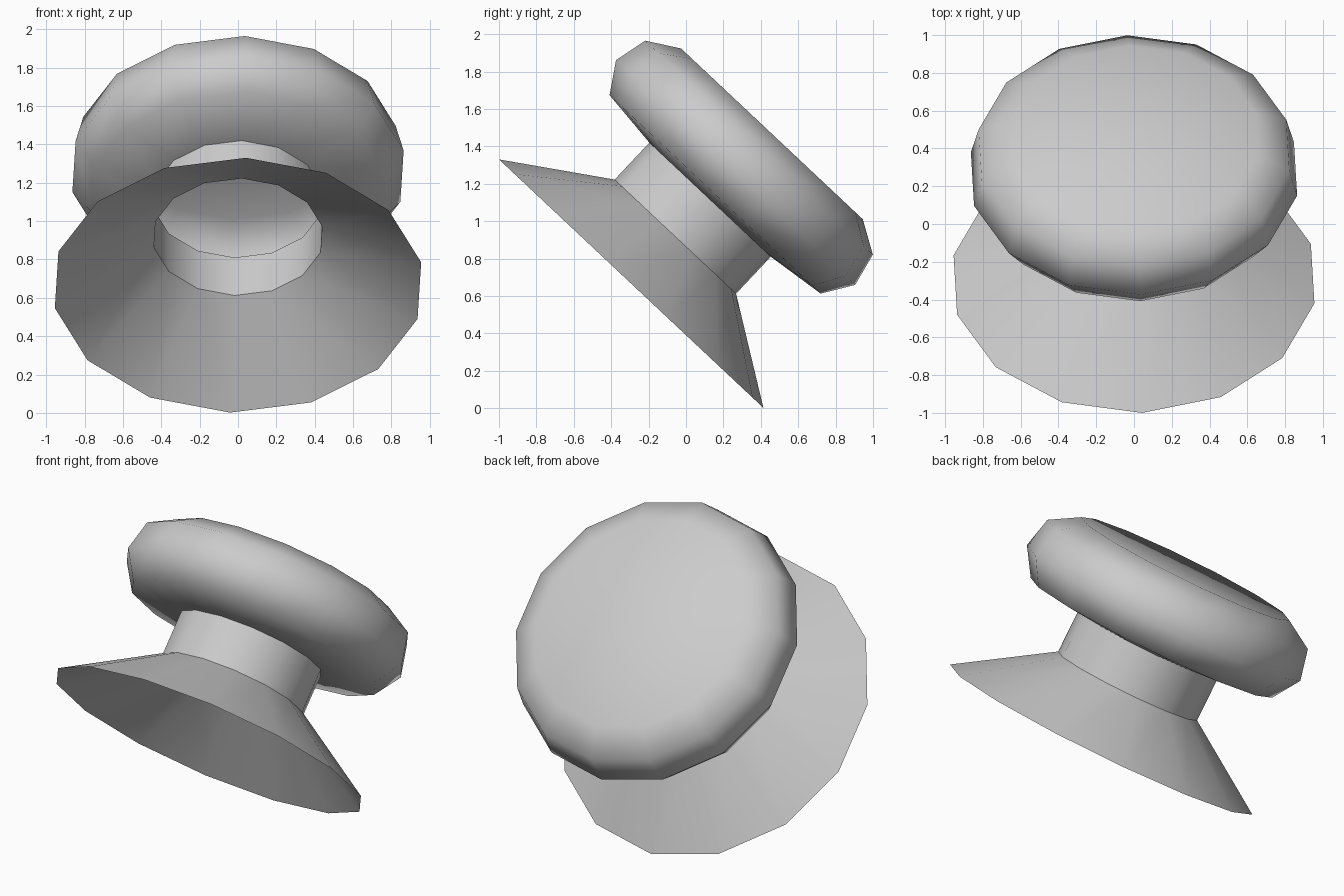
import bpy, bmesh, math
from mathutils import Vector

if "Cube" in bpy.data.objects:
    bpy.data.objects.remove(bpy.data.objects["Cube"])

SIDES = 14
START = math.radians(2.5)              # small twist of the first corner

# Tilted frame: the turning axis leans towards the back
axis = Vector((0, 0.685, 0.729)).normalized()
side = Vector((1, 0, 0))
up = side.cross(axis)                  # radial direction pointing up and forward
base = Vector((0, -0.293, 0.666))

grey = bpy.data.materials.new("light_grey")
grey.diffuse_color = (0.6, 0.6, 0.6, 1)
grey.use_nodes = True
grey.node_tree.nodes["Principled BSDF"].inputs["Base Color"].default_value = grey.diffuse_color


def lathe(name, profile, cap=False):
    """Turn a (radius, distance along axis) profile round the tilted axis."""
    bm = bmesh.new()
    rings = []
    for r, d in profile:
        ring = []
        for k in range(SIDES):
            a = START + math.tau * k / SIDES
            ring.append(bm.verts.new(base + axis * d
                                     + (side * math.sin(a) + up * math.cos(a)) * r))
        rings.append(ring)
    for lo, hi in zip(rings, rings[1:]):
        for k in range(SIDES):
            n = (k + 1) % SIDES
            bm.faces.new((lo[k], lo[n], hi[n], hi[k]))
    if cap:
        centre = bm.verts.new(base + axis * profile[-1][1])
        for k in range(SIDES):
            bm.faces.new((rings[-1][k], rings[-1][(k + 1) % SIDES], centre))
    # make the normals point outwards, judged on the first band
    bm.faces.ensure_lookup_table()
    bm.normal_update()
    f = bm.faces[0]
    out = f.calc_center_median() - base
    out -= axis * out.dot(axis)
    (r0, d0), (r1, d1) = profile[:2]
    want = out.normalized() * (d1 - d0) - axis * (r1 - r0)
    if f.normal.dot(want) < 0:
        bmesh.ops.reverse_faces(bm, faces=bm.faces[:])
    for f in bm.faces:
        f.smooth = True
    me = bpy.data.meshes.new(name)
    bm.to_mesh(me)
    bm.free()
    me.materials.append(grey)
    ob = bpy.data.objects.new(name, me)
    bpy.context.collection.objects.link(ob)
    return ob


# Open flared skirt, open neck tube, hollow rounded knob with a flat top
lathe("flared_skirt", [(0.971, 0), (0.446, 0.345)])
lathe("neck", [(0.446, 0.345), (0.446, 0.616)])
lathe("knob", [(0.446, 0.616), (0.775, 0.655), (0.878, 0.815),
               (0.836, 0.998), (0.667, 1.099)], cap=True)
